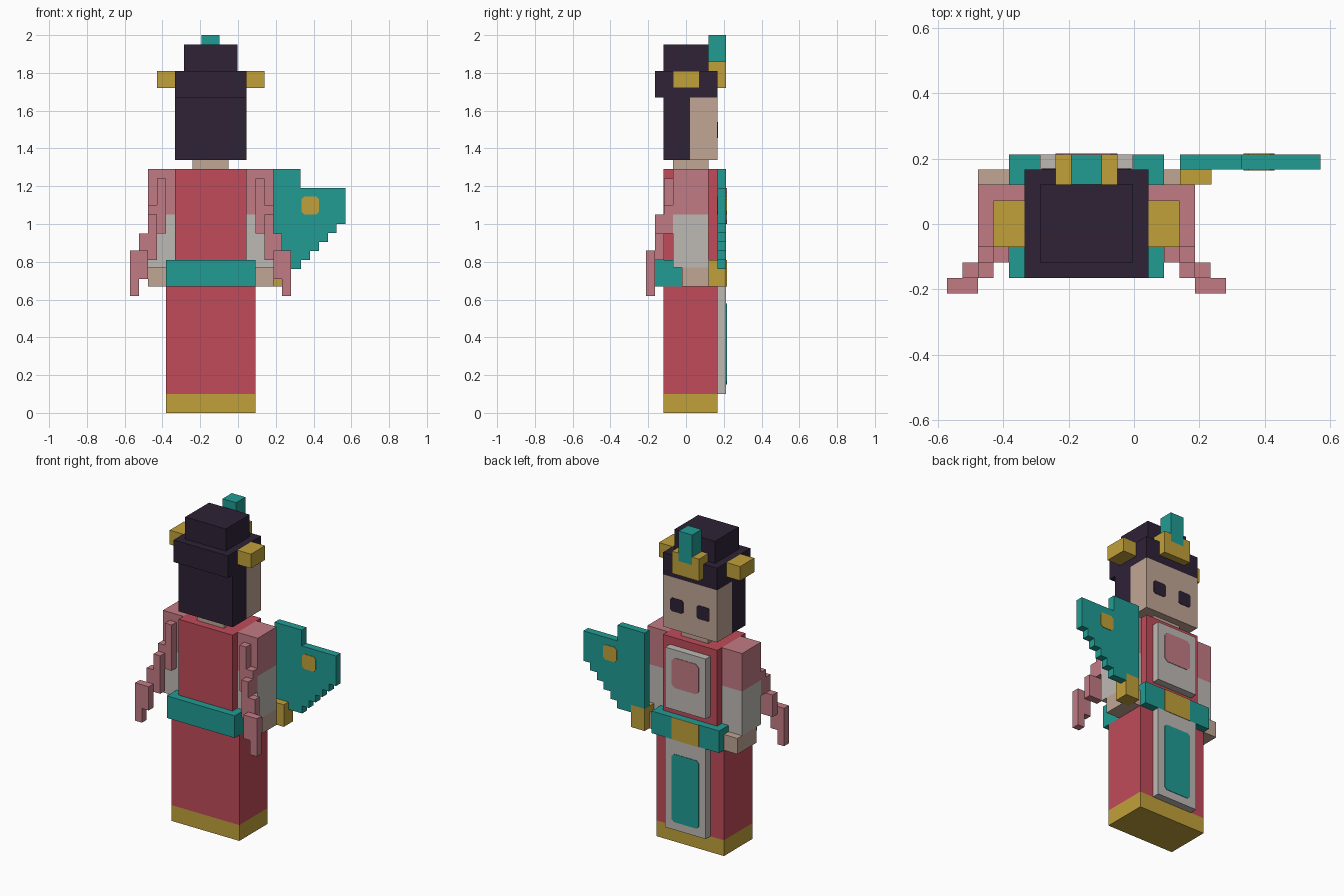
import bpy
import bmesh

default = bpy.data.objects.get("Cube")
if default:
    bpy.data.objects.remove(default)

U = 0.0474      # one block
CX = -0.145     # middle of the body


def material(name, r, g, b):
    """Flat material from display colour values."""
    lin = [((c / 255 + 0.055) / 1.055) ** 2.4 for c in (r, g, b)] + [1.0]
    m = bpy.data.materials.new(name)
    m.use_nodes = True
    m.diffuse_color = lin
    bsdf = m.node_tree.nodes["Principled BSDF"]
    bsdf.inputs["Base Color"].default_value = lin
    bsdf.inputs["Roughness"].default_value = 0.9
    return m


red = material("crimson cloth", 192, 75, 90)
pink = material("rose cloth", 194, 123, 133)
teal = material("teal", 33, 156, 148)
gold = material("gold", 193, 161, 58)
grey = material("pale grey cloth", 190, 186, 181)
skin = material("skin", 192, 166, 148)
dark = material("dark hair", 46, 34, 54)


def prism(name, mat, outline, y0, y1):
    """Extrude an outline in x and z from y0 to y1."""
    bm = bmesh.new()
    face = bm.faces.new([bm.verts.new((x, y0, z)) for x, z in outline])
    out = bmesh.ops.extrude_face_region(bm, geom=[face])
    moved = [v for v in out["geom"] if isinstance(v, bmesh.types.BMVert)]
    bmesh.ops.translate(bm, verts=moved, vec=(0, y1 - y0, 0))
    bmesh.ops.recalc_face_normals(bm, faces=bm.faces)
    mesh = bpy.data.meshes.new(name)
    bm.to_mesh(mesh)
    bm.free()
    mesh.materials.append(mat)
    obj = bpy.data.objects.new(name, mesh)
    bpy.context.collection.objects.link(obj)
    return obj


def box(name, mat, x0, x1, y0, y1, z0, z1, c=0):
    """Box, with corners clipped by c when given."""
    if c:
        pts = [(x0 + c, z0), (x1 - c, z0), (x1, z0 + c), (x1, z1 - c),
               (x1 - c, z1), (x0 + c, z1), (x0, z1 - c), (x0, z0 + c)]
    else:
        pts = [(x0, z0), (x1, z0), (x1, z1), (x0, z1)]
    return prism(name, mat, pts, y0, y1)


def centred(name, mat, half, y0, y1, z0, z1, c=0):
    return box(name, mat, CX - half, CX + half, y0, y1, z0, z1, c)


def sided(name, mat, side, a, b, y0, y1, z0, z1, c=0):
    """Box from a to b outward from the body's middle."""
    xs = sorted((CX + side * a, CX + side * b))
    return box(name, mat, *xs, y0, y1, z0, z1, c)


BACK, FACE, PANEL = -0.118, 0.166, 0.213

# Gown
centred("skirt_hem", gold, 5 * U, BACK, FACE, 0, 0.1)
centred("skirt", red, 5 * U, BACK, FACE, 0.1, 0.67)
centred("torso", red, 4 * U, BACK, FACE, 0.67, 1.29)
centred("sash", teal, 5 * U, BACK - U, PANEL, 0.67, 0.81)
centred("sash_buckle", gold, 2 * U, PANEL, PANEL + 0.003, 0.67, 0.81)
centred("skirt_panel", grey, 3 * U, FACE, PANEL, 0.1, 0.67)
centred("skirt_panel_inlay", teal, 2 * U, PANEL, PANEL + 0.003, 0.15, 0.58, 0.015)
centred("chest_panel", grey, 3 * U, FACE, PANEL, 0.86, 1.24)
centred("chest_inlay", pink, 2 * U, PANEL, PANEL + 0.003, 1.0, 1.19, 0.02)

# Head
centred("neck", skin, 2 * U, -0.07, 0.12, 1.29, 1.34)
centred("face", skin, 4 * U, 0.02, FACE, 1.34, 1.67)
centred("back_hair", dark, 4 * U, BACK, 0.02, 1.34, 1.67)
centred("hair_cap", dark, 4 * U, BACK - U, FACE, 1.67, 1.81)
centred("hair_bun", dark, 3 * U, BACK, 0.12, 1.81, 1.95)

# Crown with side prongs and a feather
centred("crown", gold, 2 * U, FACE, PANEL, 1.72, 1.81)
centred("crown_feather", teal, U, 0.12, PANEL, 1.81, 2.0)

for side, label in ((1, "left"), (-1, "right")):
    sided(label + "_crown_prong", gold, side, U, 2 * U, 0.12, PANEL, 1.81, 1.86)
    sided(label + "_hair_ornament", gold, side, 4 * U, 6 * U, -0.07, 0.072, 1.72, 1.81)
    sided(label + "_eye", dark, side, U, 2.9 * U, FACE, FACE + 0.003, 1.455, 1.54, 0.01)
    # Arms
    sided(label + "_upper_sleeve", pink, side, 4 * U, 7 * U, -0.07, 0.12, 1.05, 1.29)
    sided(label + "_lower_sleeve", grey, side, 4 * U, 7 * U, -0.07, 0.12, 0.77, 1.05)
    sided(label + "_hand", skin, side, 5 * U, 7 * U, -0.022, FACE, 0.67, 0.77)
    # Trailing ribbon: three stepped strips, each further out and back
    for i, (top, step, bottom, low) in enumerate((
            (1.24, 1.1, 0.95, 0.95), (1.05, 0.95, 0.81, 0.81), (0.86, 0.86, 0.71, 0.62))):
        inner = CX + side * (5 + i) * U
        mid, outer = inner + side * U, inner + side * 2 * U
        y1 = -0.07 - i * U
        prism(f"{label}_ribbon_{i + 1}", pink,
              [(inner, bottom), (mid, bottom), (mid, low), (outer, low),
               (outer, step), (mid, step), (mid, top), (inner, top)]
              if low < bottom else
              [(inner, low), (outer, low), (outer, step), (mid, step),
               (mid, top), (inner, top)], y1 - U, y1)

# Stepped fan held in the left hand
outline = [(0.14, 0.81), (0.14, 1.29), (0.33, 1.29), (0.33, 1.19), (0.57, 1.19)]
x, z = 0.57, 1.0
for _ in range(6):
    outline += [(x, z), (x - U, z)]
    x, z = x - U, z - U
outline += [(0.235, z + U), (0.235, 0.81)]
prism("fan", teal, outline, FACE, PANEL)
box("fan_gem", gold, 0.335, 0.43, FACE - 0.003, PANEL + 0.003, 1.05, 1.145, 0.015)
box("fan_handle", gold, 0.14, 0.237, 0.12, PANEL, 0.67, 0.81)
